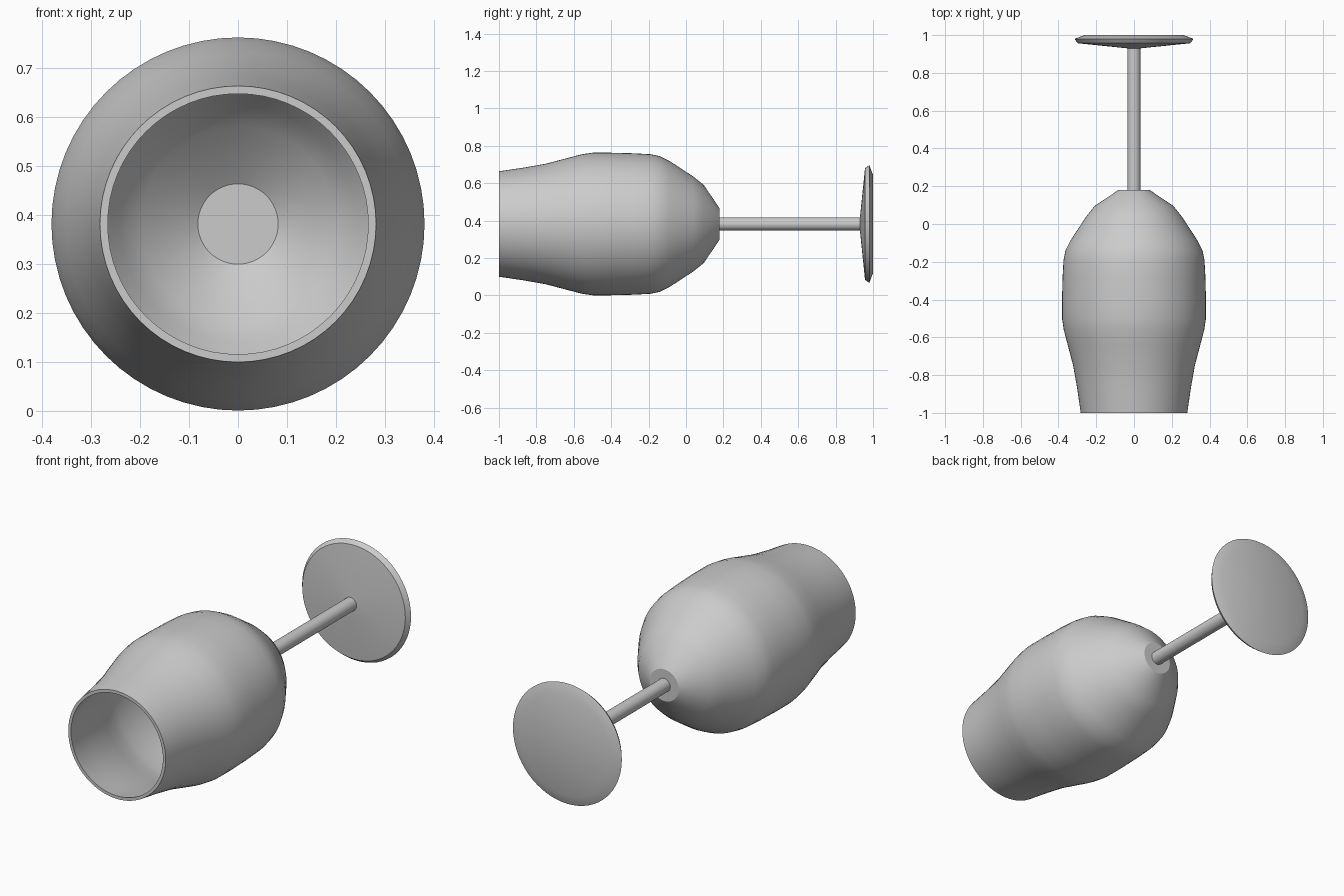
import bpy, bmesh, math
from mathutils import Vector

if "Cube" in bpy.data.objects:
    bpy.data.objects.remove(bpy.data.objects["Cube"])

AXIS_Z = 0.382   # height of the lying glass's centre line
SIDES = 64


def lathe(name, profile):
    """Revolve (y, radius) points around the y axis; radius 0 makes a pole."""
    bm = bmesh.new()
    rings = []
    for y, r in profile:
        n = 1 if r == 0 else SIDES
        rings.append([bm.verts.new((r * math.cos(2 * math.pi * i / SIDES), y,
                                    AXIS_Z + r * math.sin(2 * math.pi * i / SIDES)))
                      for i in range(n)])
    for a, b in zip(rings, rings[1:]):
        for i in range(SIDES):
            j = (i + 1) % SIDES
            quad = [a[i % len(a)], a[j % len(a)], b[j % len(b)], b[i % len(b)]]
            bm.faces.new(list(dict.fromkeys(quad)))
    bmesh.ops.recalc_face_normals(bm, faces=bm.faces)
    mesh = bpy.data.meshes.new(name)
    bm.to_mesh(mesh)
    bm.free()
    ob = bpy.data.objects.new(name, mesh)
    bpy.context.collection.objects.link(ob)
    bpy.ops.object.select_all(action='DESELECT')
    ob.select_set(True)
    bpy.context.view_layer.objects.active = ob
    bpy.ops.object.shade_smooth_by_angle(angle=math.radians(25))
    return ob


def inset(profile, t):
    """Move each profile point inward by the wall thickness t."""
    pts = [Vector(p) for p in profile]
    out = []
    for i, p in enumerate(pts):
        d = (pts[min(i + 1, len(pts) - 1)] - pts[max(i - 1, 0)]).normalized()
        out.append((p.x + d.y * t, p.y - d.x * t))
    return out


# Bowl: outer wall from rim to base, thin inner wall back to the rim
outer = [(-1, 0.282), (-0.87, 0.301), (-0.75, 0.322), (-0.64, 0.351),
         (-0.56, 0.372), (-0.5, 0.381), (-0.4, 0.381), (-0.28, 0.378),
         (-0.19, 0.373), (-0.14, 0.363), (-0.09, 0.338), (-0.03, 0.299),
         (0.04, 0.253), (0.095, 0.209), (0.18, 0.083)]
inner = inset(outer, 0.015)
inner[0] = (-1, 0.266)
inner[-1] = (0.166, 0.082)
lathe("bowl", [(0.18, 0)] + outer[::-1] + inner + [(0.166, 0)])

# Stem
lathe("stem", [(0.172, 0), (0.172, 0.035), (0.94, 0.035), (0.94, 0)])

# Foot: shallow cone, bevelled edge and flat base
lathe("foot", [(0.93, 0), (0.93, 0.035), (0.957, 0.298), (0.98, 0.315),
               (1.0, 0.262), (1.0, 0)])
